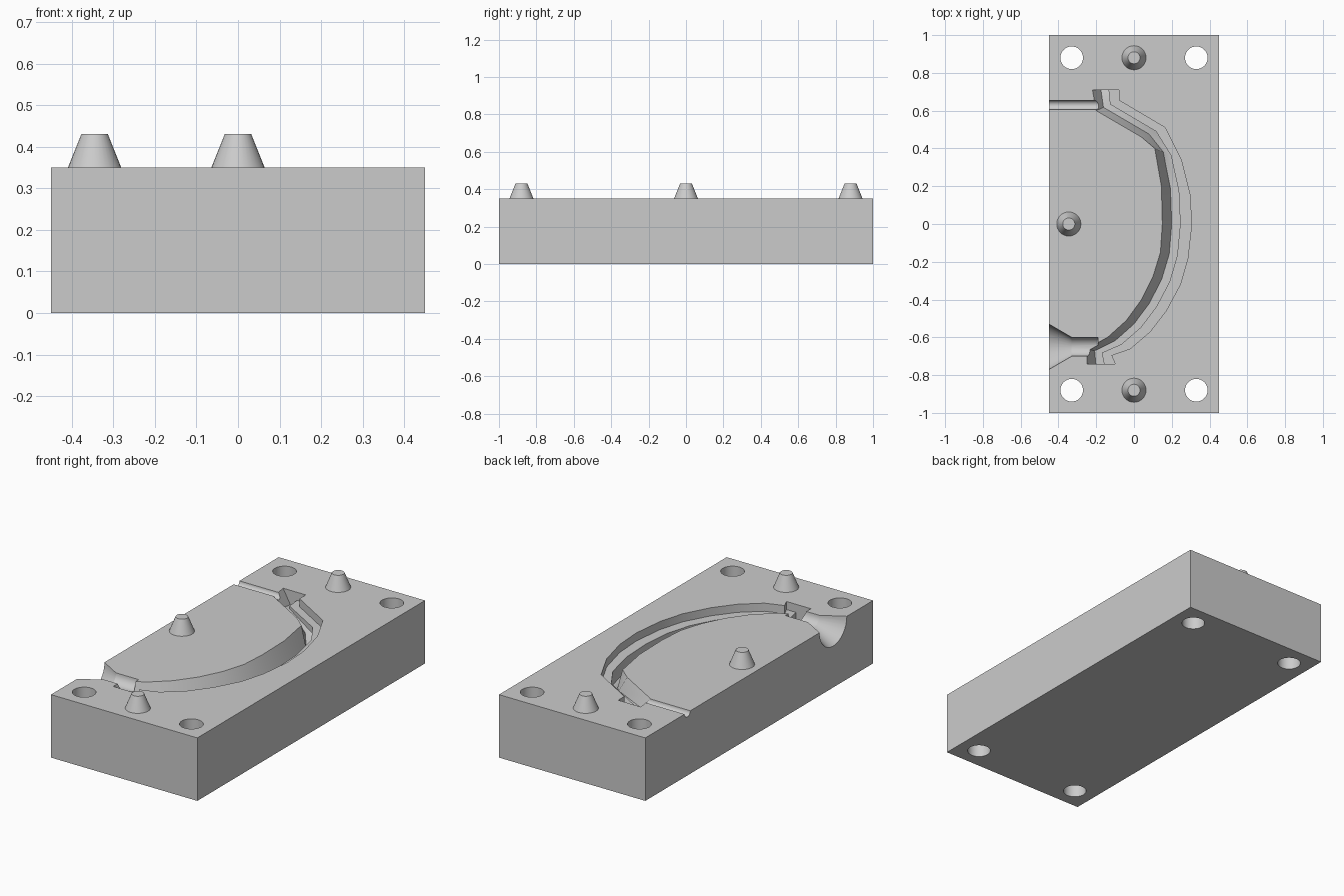
import bpy, bmesh, math
from mathutils import Vector

cube = bpy.data.objects.get("Cube")
if cube:
    bpy.data.objects.remove(cube, do_unlink=True)

TOP = 0.35
SHELF = 0.045

grey = bpy.data.materials.new("mould grey")
grey.use_nodes = True
grey.diffuse_color = (0.6, 0.6, 0.6, 1)
grey.node_tree.nodes["Principled BSDF"].inputs["Base Color"].default_value = (0.6, 0.6, 0.6, 1)


def loft(name, rings):
    """Skin closed rings of points in order and cap both ends."""
    bm = bmesh.new()
    loops = [[bm.verts.new(p) for p in ring] for ring in rings]
    n = len(loops[0])
    for a, b in zip(loops, loops[1:]):
        for i in range(n):
            j = (i + 1) % n
            bm.faces.new((a[i], a[j], b[j], b[i]))
    bm.faces.new(loops[0])
    bm.faces.new(loops[-1])
    bmesh.ops.recalc_face_normals(bm, faces=bm.faces)
    mesh = bpy.data.meshes.new(name)
    bm.to_mesh(mesh)
    bm.free()
    mesh.materials.append(grey)
    obj = bpy.data.objects.new(name, mesh)
    bpy.context.collection.objects.link(obj)
    return obj


def turned(name, profile, origin, axis, sides=32):
    """Round part from (distance, radius) pairs along the x or z axis."""
    rings = []
    for d, r in profile:
        ring = []
        for i in range(sides):
            t = math.tau * i / sides
            u, v = r * math.cos(t), r * math.sin(t)
            offset = Vector((d, u, v)) if axis == "X" else Vector((u, v, d))
            ring.append(Vector(origin) + offset)
        rings.append(ring)
    return loft(name, rings)


def smooth(obj):
    bpy.ops.object.select_all(action="DESELECT")
    obj.select_set(True)
    bpy.context.view_layer.objects.active = obj
    bpy.ops.object.shade_smooth_by_angle(angle=math.radians(25))


def carve(target, cutter):
    cutter.hide_render = True
    mod = target.modifiers.new("carve", "BOOLEAN")
    mod.operation = "DIFFERENCE"
    mod.solver = "EXACT"
    mod.object = cutter
    bpy.ops.object.select_all(action="DESELECT")
    target.select_set(True)
    bpy.context.view_layer.objects.active = target
    bpy.ops.object.modifier_apply(modifier=mod.name)
    bpy.data.objects.remove(cutter, do_unlink=True)


# Block
corners = [(-0.45, -1), (0.45, -1), (0.45, 1), (-0.45, 1)]
block = loft("mould_block", [[(x, y, z) for x, y in corners] for z in (0, TOP)])

# Curved cavity: inner rim, outer rim and depth at each station
stations = [
    ((-0.22, 0.71), (-0.08, 0.71), 0.08),
    ((-0.2, 0.6), (-0.08, 0.655), 0.06),
    ((0.04, 0.46), (0.165, 0.51), 0.08),
    ((0.11, 0.4), (0.25, 0.34), 0.12),
    ((0.145, 0.2), (0.295, 0.16), 0.12),
    ((0.15, 0), (0.305, 0), 0.12),
    ((0.14, -0.15), (0.285, -0.18), 0.12),
    ((0.1, -0.28), (0.245, -0.32), 0.12),
    ((0.04, -0.4), (0.17, -0.46), 0.12),
    ((-0.04, -0.51), (0.085, -0.57), 0.12),
    ((-0.14, -0.6), (-0.02, -0.66), 0.12),
    ((-0.25, -0.66), (-0.12, -0.695), 0.12),
    ((-0.25, -0.74), (-0.1, -0.74), 0.12),
]


def cavity_section(inner, outer, depth):
    a, d = Vector(inner), Vector(outer)
    b, c = a.lerp(d, 0.32), a.lerp(d, 0.61)
    levels = [(a, 0.05), (a, 0), (b, -depth), (c, -depth),
              (c, -SHELF), (d, -SHELF), (d, 0.05)]
    return [(p.x, p.y, TOP + h) for p, h in levels]


carve(block, loft("cavity_cutter", [cavity_section(*s) for s in stations]))

# Pouring funnel and vent channel opening on one long side
carve(block, turned("funnel_cutter", [(-0.5, 0.149), (-0.33, 0.05), (-0.19, 0.05)],
                    (0, -0.65, TOP), "X"))
carve(block, turned("vent_cutter", [(-0.5, 0.025), (-0.18, 0.025)],
                    (0, 0.63, TOP), "X"))

# Bolt holes through the four corners
for x in (-0.33, 0.33):
    for y in (-0.88, 0.88):
        carve(block, turned("hole_cutter", [(-0.1, 0.06), (0.5, 0.06)], (x, y, 0), "Z"))
smooth(block)

# Tapered locating pins
pins = {"front_pin": (0, -0.88), "back_pin": (0, 0.88), "middle_pin": (-0.345, 0)}
for name, (x, y) in pins.items():
    smooth(turned(name, [(0, 0.064), (0.08, 0.032)], (x, y, TOP), "Z"))
